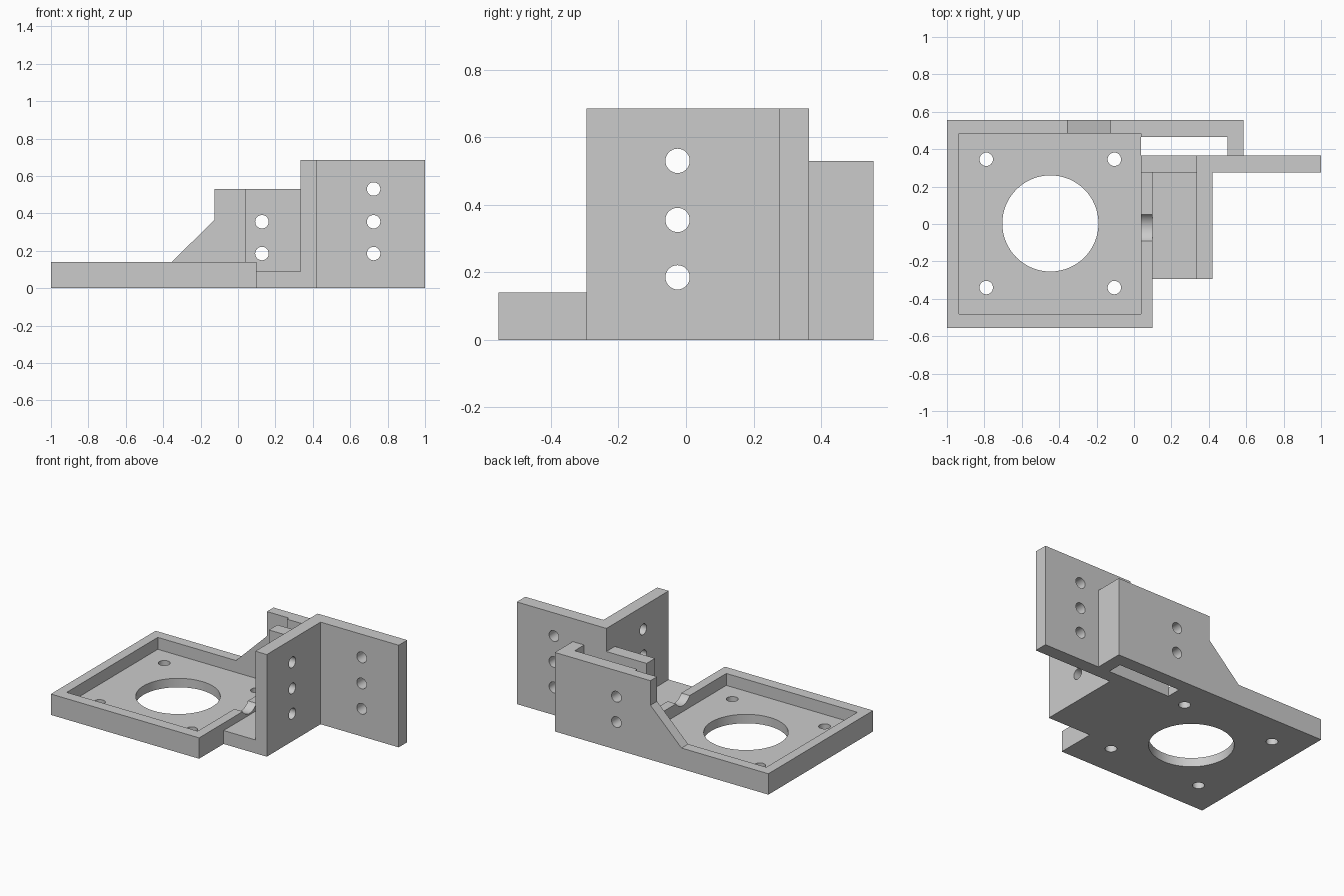
import bpy
import bmesh
from math import radians
from mathutils import Matrix, Vector

cube = bpy.data.objects.get("Cube")
if cube:
    bpy.data.objects.remove(cube, do_unlink=True)

grey = bpy.data.materials.new("plain grey")
grey.use_nodes = True
grey.diffuse_color = (0.6, 0.6, 0.6, 1)
grey.node_tree.nodes["Principled BSDF"].inputs["Base Color"].default_value = (0.6, 0.6, 0.6, 1)


def finish(name, bm):
    bmesh.ops.recalc_face_normals(bm, faces=bm.faces)
    mesh = bpy.data.meshes.new(name)
    bm.to_mesh(mesh)
    bm.free()
    mesh.materials.append(grey)
    obj = bpy.data.objects.new(name, mesh)
    bpy.context.collection.objects.link(obj)
    return obj


def box(name, x, y, z):
    """Box given by its (min, max) range on each axis."""
    bm = bmesh.new()
    bmesh.ops.create_cube(bm, size=1)
    for v in bm.verts:
        v.co = Vector([(r[0] + r[1]) / 2 + c * (r[1] - r[0])
                       for c, r in zip(v.co, (x, y, z))])
    return finish(name, bm)


def side_prism(name, points, y0, y1):
    """Outline in x and z, extruded along y."""
    bm = bmesh.new()
    face = bm.faces.new([bm.verts.new((x, y0, z)) for x, z in points])
    new = bmesh.ops.extrude_face_region(bm, geom=[face])["geom"]
    verts = [v for v in new if isinstance(v, bmesh.types.BMVert)]
    bmesh.ops.translate(bm, verts=verts, vec=(0, y1 - y0, 0))
    return finish(name, bm)


def drill(name, axis, centre, radius, length, segments=32):
    turn = {"x": Matrix.Rotation(radians(90), 4, "Y"),
            "y": Matrix.Rotation(radians(90), 4, "X"),
            "z": Matrix()}[axis]
    bm = bmesh.new()
    bmesh.ops.create_cone(bm, cap_ends=True, segments=segments, radius1=radius,
                          radius2=radius, depth=length,
                          matrix=Matrix.Translation(centre) @ turn)
    return finish(name, bm)


def combine(body, tools, operation):
    """Apply each tool to the body, then discard the tools."""
    for tool in tools:
        tool.hide_render = True
        mod = body.modifiers.new(tool.name, "BOOLEAN")
        mod.operation = operation
        mod.solver = "EXACT"
        mod.object = tool
    graph = bpy.context.evaluated_depsgraph_get()
    mesh = bpy.data.meshes.new_from_object(body.evaluated_get(graph))
    body.modifiers.clear()
    body.data = mesh
    for tool in tools:
        bpy.data.objects.remove(tool, do_unlink=True)


# Square motor tray with its recess
bracket = box("motor_bracket", (-1, 0.10), (-0.555, 0.555), (0, 0.14))
combine(bracket, [box("tray_recess", (-0.935, 0.037), (-0.48, 0.485), (0.06, 0.3))],
        "DIFFERENCE")

# Rear wall with sloped shoulder, thinner beside the tray
rear_wall = side_prism("rear_wall", [(-0.355, 0.14), (-0.125, 0.365), (-0.125, 0.53),
                                     (0.585, 0.53), (0.585, 0), (-0.355, 0)],
                       0.465, 0.555)
combine(rear_wall, [box("thinning", (-0.6, 0.037), (0.4, 0.485), (-0.1, 0.8))],
        "DIFFERENCE")

# Base strip, upright plates and the hook that closes the slot
combine(bracket, [
    rear_wall,
    box("base_strip", (0.06, 0.42), (-0.295, 0.365), (0, 0.09)),
    box("side_plate", (0.335, 0.42), (-0.295, 0.365), (0, 0.685)),
    box("back_plate", (0.335, 1), (0.275, 0.365), (0, 0.685)),
    box("middle_wall", (0.037, 0.36), (0.275, 0.365), (0, 0.53)),
    box("hook", (0.5, 0.585), (0.34, 0.555), (0, 0.53)),
], "UNION")

# Slot, shaft opening, access groove and screw holes
SCREW = 0.036
heights = (0.185, 0.355, 0.53)
cutters = [
    box("slot", (0.037, 0.5), (0.365, 0.465), (-0.1, 0.8)),
    drill("shaft_opening", "z", (-0.447, 0.003, 0), 0.257, 0.5, 64),
    drill("access_groove", "x", (0.08, -0.02, 0.185), 0.085, 0.2, 48),
]
for x in (-0.79, -0.105):
    for y in (-0.34, 0.346):
        cutters.append(drill("tray_screw", "z", (x, y, 0), SCREW, 0.5))
for z in heights:
    cutters.append(drill("side_screw", "x", (0.38, -0.025, z), SCREW, 0.2))
    cutters.append(drill("back_screw", "y", (0.725, 0.32, z), SCREW, 0.2))
for z in heights[:2]:
    cutters.append(drill("wall_screw", "y", (0.128, 0.42, z), SCREW, 0.4))
combine(bracket, cutters, "DIFFERENCE")

# Clean flat faces and smooth the bores
bm = bmesh.new()
bm.from_mesh(bracket.data)
bmesh.ops.remove_doubles(bm, verts=bm.verts, dist=0.0001)
bmesh.ops.dissolve_limit(bm, angle_limit=radians(1), verts=bm.verts, edges=bm.edges)
bm.to_mesh(bracket.data)
bm.free()
bpy.ops.object.select_all(action="DESELECT")
bracket.select_set(True)
bpy.context.view_layer.objects.active = bracket
bpy.ops.object.shade_smooth_by_angle(angle=radians(30))
